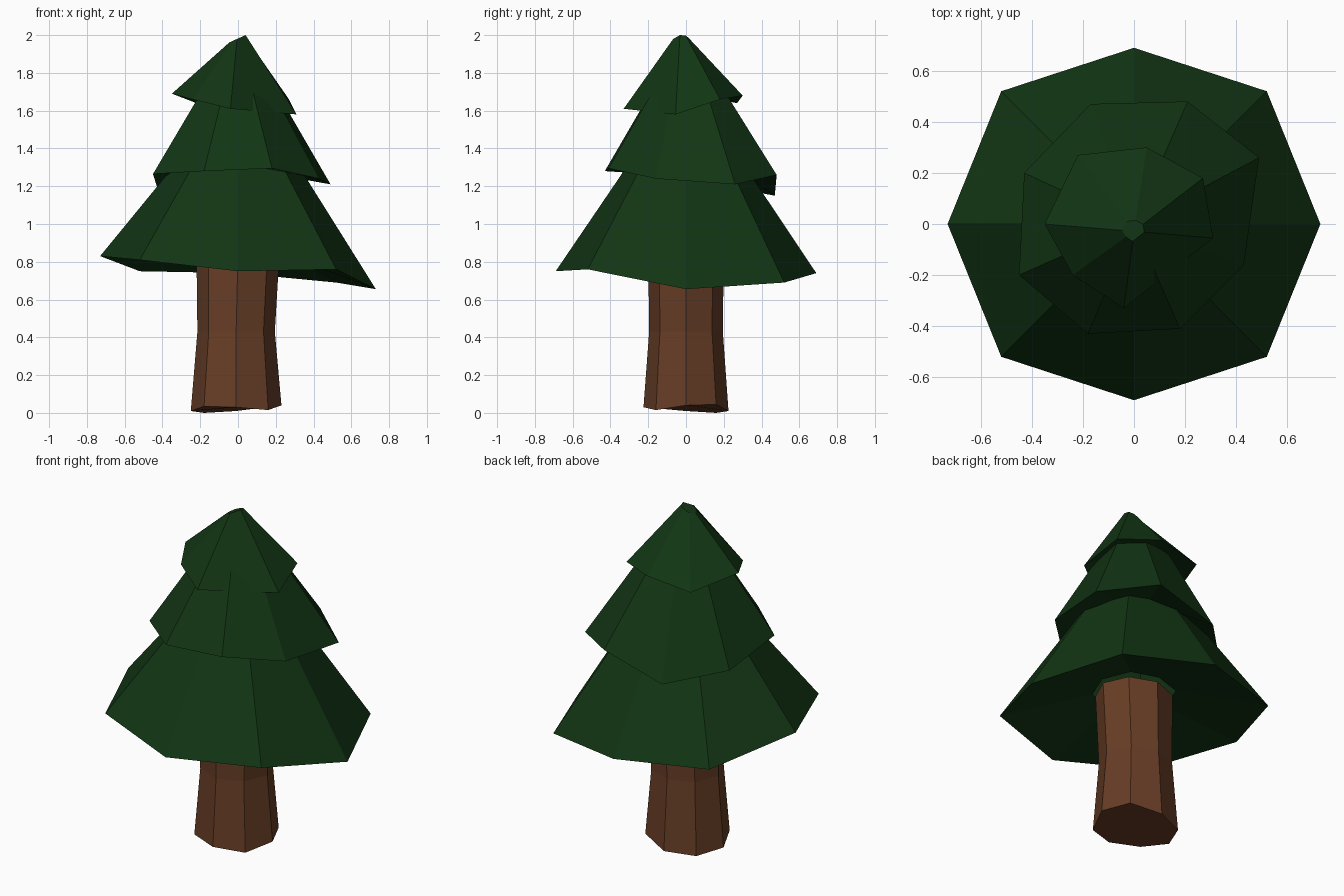
import bpy
import bmesh
from math import cos, sin, tau

cube = bpy.data.objects.get("Cube")
if cube:
    bpy.data.objects.remove(cube, do_unlink=True)


def make_material(name, colour):
    material = bpy.data.materials.new(name)
    material.use_nodes = True
    material.diffuse_color = colour
    shader = material.node_tree.nodes["Principled BSDF"]
    shader.inputs["Base Color"].default_value = colour
    shader.inputs["Roughness"].default_value = 0.9
    return material


def loft(name, rings, material, cap_start=False, cap_end=True):
    """Join counter-clockwise rings of equal length into a flat-shaded skin."""
    bm = bmesh.new()
    loops = [[bm.verts.new(point) for point in ring] for ring in rings]
    count = len(loops[0])
    for lower, upper in zip(loops, loops[1:]):
        for i in range(count):
            j = (i + 1) % count
            bm.faces.new((lower[i], lower[j], upper[j], upper[i]))
    if cap_start:
        bm.faces.new(loops[0][::-1])
    if cap_end:
        bm.faces.new(loops[-1])
    mesh = bpy.data.meshes.new(name)
    bm.to_mesh(mesh)
    bm.free()
    mesh.materials.append(material)
    part = bpy.data.objects.new(name, mesh)
    bpy.context.collection.objects.link(part)
    return part


def shrunken_ring(rim, scale, height, shift_y=0.0, tilt=0.0):
    """Copy the rim outline at a smaller size and an even (or tilted) height."""
    return [(x * scale, y * scale + shift_y, height + tilt * x * scale)
            for x, y, z in rim]


def foliage_tier(name, rim, hollow, crown):
    """A ragged skirt: hollow underside, drooping rim and sloping sides."""
    rings = [shrunken_ring(rim, **hollow), rim, shrunken_ring(rim, **crown)]
    return loft(name, rings, needle_green)


def trunk_ring(radius_x, radius_y, heights, shift_x=0.0):
    count = len(heights)
    return [(radius_x * cos(tau * i / count) + shift_x,
             radius_y * sin(tau * i / count), height)
            for i, height in enumerate(heights)]


needle_green = make_material("needle green", (0.006, 0.036, 0.007, 1))
bark_brown = make_material("bark brown", (0.135, 0.047, 0.019, 1))

# Trunk: eight sides, pinched in the middle, with an uneven foot
foot_heights = [0.04, 0.045, 0.01, 0.0, 0.01, 0.035, 0.03, 0.015]
sides = len(foot_heights)
loft("trunk", [
    trunk_ring(0.24, 0.225, foot_heights, shift_x=-0.01),
    trunk_ring(0.205, 0.195, [0.43] * sides, shift_x=-0.01),
    trunk_ring(0.22, 0.2, [0.85] * sides),
], bark_brown, cap_start=True)

# Lower foliage: wide octagonal skirt
foliage_tier("lower_foliage", [
    (0.73, 0, 0.655), (0.52, 0.52, 0.69), (0, 0.69, 0.74), (-0.52, 0.52, 0.75),
    (-0.73, 0, 0.83), (-0.52, -0.52, 0.81), (0, -0.69, 0.75), (0.52, -0.52, 0.76),
], hollow=dict(scale=0.31, height=0.87), crown=dict(scale=0.36, height=1.4))

# Middle foliage: uneven octagonal skirt
foliage_tier("middle_foliage", [
    (0.49, 0.26, 1.21), (0.21, 0.48, 1.26), (-0.17, 0.47, 1.15), (-0.43, 0.2, 1.2),
    (-0.45, -0.2, 1.265), (-0.18, -0.43, 1.28), (0.18, -0.41, 1.295), (0.43, -0.16, 1.24),
], hollow=dict(scale=0.5, height=1.3), crown=dict(scale=0.35, height=1.76))

# Top foliage: seven-sided cap with a small tilted tip
foliage_tier("top_foliage", [
    (0.31, -0.055, 1.58), (0.27, 0.18, 1.66), (0.05, 0.3, 1.68), (-0.22, 0.27, 1.64),
    (-0.35, 0, 1.69), (-0.24, -0.2, 1.66), (-0.04, -0.33, 1.61),
], hollow=dict(scale=0.45, height=1.7),
    crown=dict(scale=0.13, height=1.982, shift_y=-0.025, tilt=0.45))
